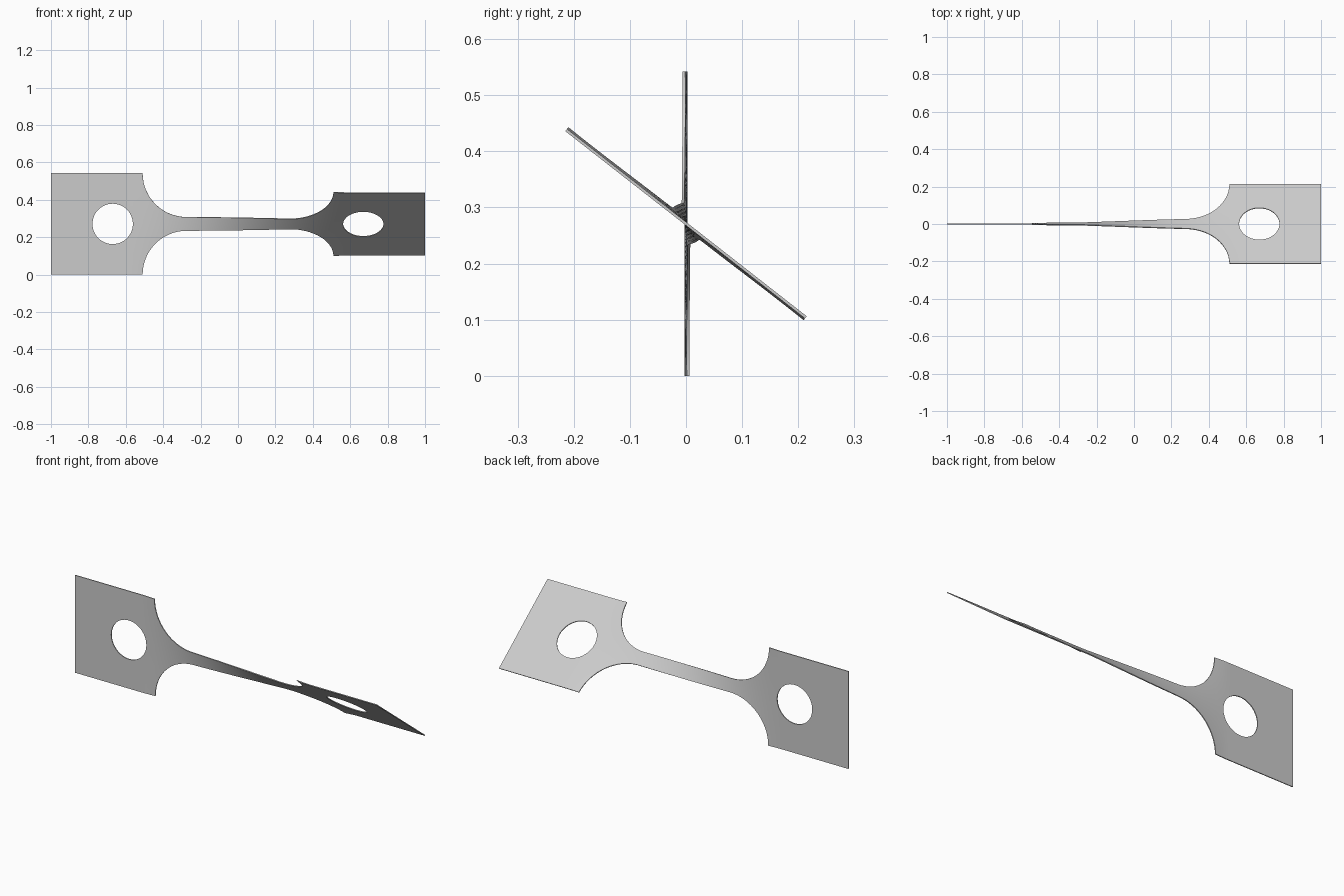
import bpy, bmesh
from math import sin, cos, pi, radians, sqrt

cube = bpy.data.objects.get("Cube")
if cube:
    bpy.data.objects.remove(cube, do_unlink=True)

HALF_W, NECK_W = 0.271, 0.037      # half widths of the end plates and the neck
SHOULDER_X = 0.51                  # where the plates meet the curved shoulders
HOLE_X, HOLE_R = 0.67, 0.108
R = HALF_W - NECK_W                # shoulder radius
TWIST = radians(52)
THICK = 0.005
ROWS = 5


def outline(x):
    """Half width of the strap at x."""
    d = SHOULDER_X - abs(x)
    if d <= 0:
        return HALF_W
    if d >= R:
        return NECK_W
    return HALF_W - sqrt(max(0, R * R - (R - d) ** 2))


def hole(x):
    """Half height of the bolt hole at x."""
    return sqrt(max(0, HOLE_R ** 2 - (abs(x) - HOLE_X) ** 2))


def twist(x):
    t = min(1, max(0, (x + 0.6) / 1.2))
    return TWIST * t * t * (3 - 2 * t)


# Stations along the strap: plate, hole, shoulder and neck
half = [1.0, 0.89]
half += [HOLE_X + HOLE_R * cos(pi * i / 24) for i in range(25)]
half += [0.535]
half += [SHOULDER_X - R * (1 - cos(pi / 2 * i / 16)) for i in range(17)]
half += [(SHOULDER_X - R) * i / 10 for i in range(9, 0, -1)]
stations = [-x for x in half] + [0] + half[::-1]

# Flat strap with holes, built as upper and lower bands
bm = bmesh.new()
for side in (1, -1):
    columns = []
    for x in stations:
        low, high = hole(x), outline(x)
        columns.append([bm.verts.new((x, 0, side * (low + (high - low) * j / ROWS)))
                        for j in range(ROWS + 1)])
    for a, b in zip(columns, columns[1:]):
        for j in range(ROWS):
            quad = [a[j], b[j], b[j + 1], a[j + 1]]
            bm.faces.new(quad if side > 0 else quad[::-1])
bmesh.ops.remove_doubles(bm, verts=bm.verts, dist=1e-5)

# Twist about the long axis
for v in bm.verts:
    x, _, w = v.co
    v.co = (x, -w * sin(twist(x)), HALF_W + w * cos(twist(x)))

mesh = bpy.data.meshes.new("twisted_strap")
bm.to_mesh(mesh)
bm.free()
strap = bpy.data.objects.new("twisted_strap", mesh)
bpy.context.collection.objects.link(strap)

# Plain grey metal
grey = bpy.data.materials.new("light_grey")
grey.use_nodes = True
colour = (0.6, 0.6, 0.6, 1)
grey.diffuse_color = colour
grey.node_tree.nodes["Principled BSDF"].inputs["Base Color"].default_value = colour
mesh.materials.append(grey)

# Sheet thickness
solid = strap.modifiers.new("thickness", "SOLIDIFY")
solid.thickness = THICK
solid.offset = 0
bpy.ops.object.select_all(action="DESELECT")
bpy.context.view_layer.objects.active = strap
strap.select_set(True)
bpy.ops.object.modifier_apply(modifier=solid.name)
bpy.ops.object.shade_smooth_by_angle(angle=radians(30))
